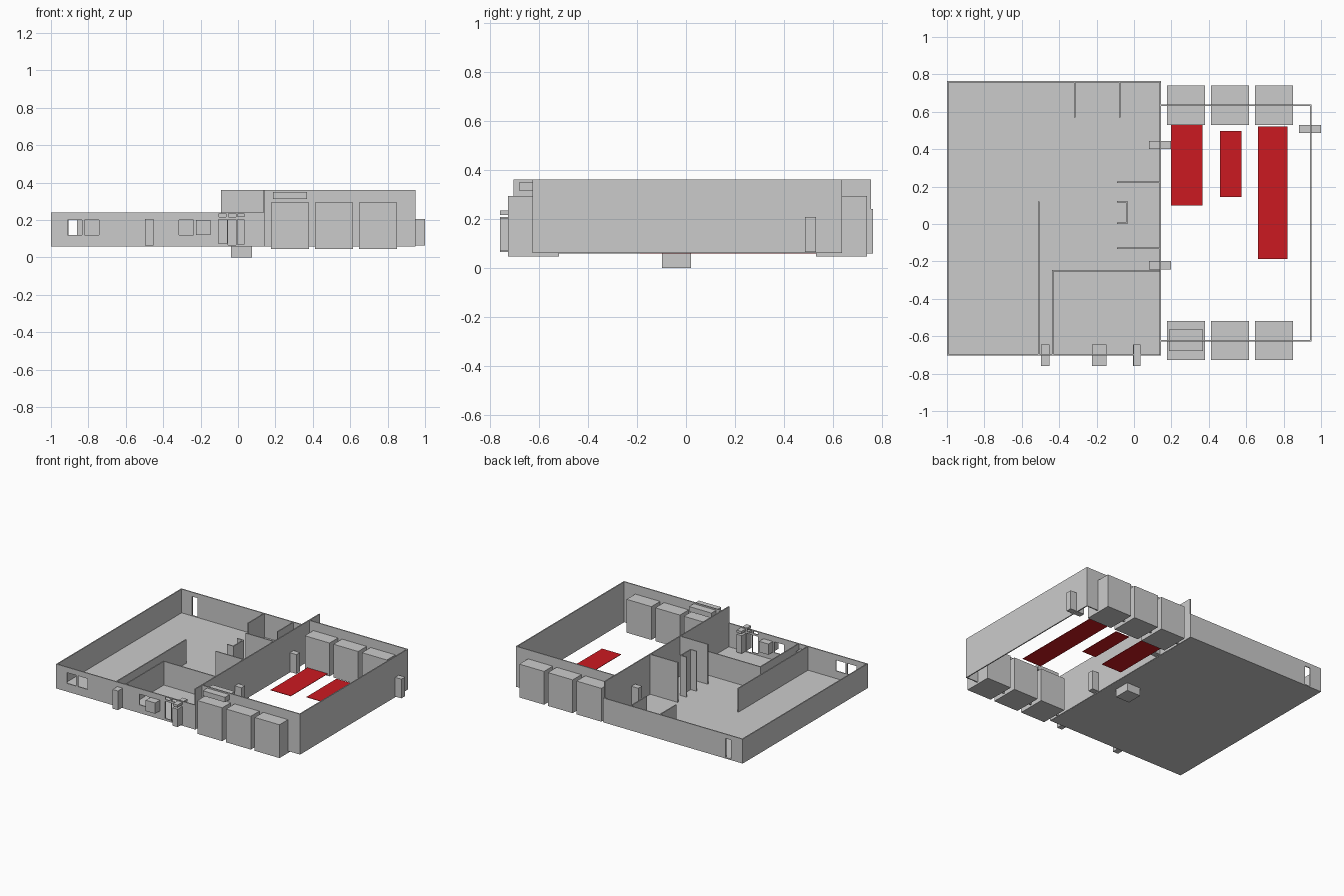
import bpy

if "Cube" in bpy.data.objects:
    bpy.data.objects.remove(bpy.data.objects["Cube"])

T = 0.008              # wall thickness
FLOOR = 0.06           # floor level
LOW, TALL = 0.24, 0.36  # wall tops


def box(name, x0, x1, y0, y1, z0, z1):
    """Axis-aligned box from its limits."""
    xs, ys, zs = (x0, x1), (y0, y1), (z0, z1)
    verts = [(x, y, z) for x in xs for y in ys for z in zs]
    faces = [(0, 1, 3, 2), (4, 6, 7, 5), (0, 4, 5, 1),
             (2, 3, 7, 6), (0, 2, 6, 4), (1, 5, 7, 3)]
    mesh = bpy.data.meshes.new(name)
    mesh.from_pydata(verts, [], faces)
    ob = bpy.data.objects.new(name, mesh)
    bpy.context.collection.objects.link(ob)
    return ob


def wall_x(name, x0, x1, y, top):
    """Wall running along x, centred on y."""
    return box(name, x0, x1, y - T / 2, y + T / 2, FLOOR, top)


def wall_y(name, x, y0, y1, top):
    """Wall running along y, centred on x."""
    return box(name, x - T / 2, x + T / 2, y0, y1, FLOOR, top)


def cut_openings(wall, y, openings):
    """Cut (x0, x1, z0, z1) openings through a wall that runs along x."""
    for x0, x1, z0, z1 in openings:
        cutter = box("opening_cutter", x0, x1, y - 0.05, y + 0.05, z0, z1)
        cutter.hide_render = True
        mod = wall.modifiers.new("opening", 'BOOLEAN')
        mod.operation = 'DIFFERENCE'
        mod.solver = 'EXACT'
        mod.object = cutter
        bpy.context.view_layer.objects.active = wall
        bpy.ops.object.modifier_apply(modifier=mod.name)
        bpy.data.objects.remove(cutter)


# Low wing: floor slab and outer walls
box("floor", -1.0, 0.14, -0.704, 0.764, FLOOR - 0.001, FLOOR + 0.004)
front = wall_x("low_front_wall", -1.0, 0.145, -0.70, LOW)
back = wall_x("low_back_wall", -1.0, 0.145, 0.76, LOW)
wall_y("low_left_wall", -0.996, -0.696, 0.756, LOW)
cut_openings(front, -0.70, [
    (-0.912, -0.835, 0.12, 0.20), (-0.82, -0.743, 0.12, 0.20),
    (-0.315, -0.237, 0.12, 0.20),
    (-0.105, -0.058, 0.075, 0.203), (-0.053, -0.01, 0.067, 0.203),
    (-0.102, -0.064, 0.216, 0.234), (-0.052, -0.012, 0.216, 0.234)])
cut_openings(back, 0.76, [(-0.905, -0.86, 0.067, 0.208)])

# Low partitions
wall_y("long_partition", -0.51, -0.696, 0.12, LOW)
wall_y("room_side_partition", -0.435, -0.696, -0.246, LOW)
wall_x("room_back_partition", -0.435, 0.136, -0.25, LOW)
for i, x in enumerate((-0.317, -0.077)):
    wall_y(f"back_stub_{i}", x, 0.57, 0.756, LOW)

# Tall dividing wall and core partitions
wall_y("dividing_wall", 0.14, -0.704, 0.756, TALL)
for i, y in enumerate((0.222, -0.13)):
    wall_x(f"core_wall_{i}", -0.09, 0.136, y, TALL)
wall_y("alcove_back", -0.04, 0.0, 0.124, TALL)
for i, y in enumerate((0.004, 0.12)):
    wall_x(f"alcove_side_{i}", -0.09, -0.044, y, TALL)

# Tall hall outer walls
wall_x("hall_front_wall", 0.144, 0.949, -0.624, TALL)
wall_x("hall_back_wall", 0.144, 0.949, 0.634, TALL)
wall_y("hall_right_wall", 0.945, -0.62, 0.63, TALL)

# Bay blocks along both hall walls
for side, (y0, y1) in {"front": (-0.728, -0.518), "back": (0.53, 0.74)}.items():
    for i, x in enumerate((0.177, 0.412, 0.647)):
        box(f"{side}_bay_{i}", x, x + 0.203, y0, y1, 0.046, 0.293)
box("vent_block", 0.187, 0.37, -0.68, -0.565, 0.313, 0.35)

# Door blocks through the walls
box("hall_door", 0.883, 1.0, 0.487, 0.53, 0.065, 0.207)
for i, y in enumerate((0.402, -0.242)):
    box(f"inner_door_{i}", 0.08, 0.197, y, y + 0.043, 0.065, 0.207)
box("left_front_door", -0.497, -0.453, -0.76, -0.645, 0.065, 0.207)
box("window_block", -0.225, -0.148, -0.76, -0.645, 0.12, 0.20)
box("entry_door", -0.005, 0.036, -0.76, -0.645, 0.07, 0.203)
box("entry_transom", -0.003, 0.036, -0.76, -0.645, 0.216, 0.234)

# Pit block under the floor
box("pit", -0.038, 0.076, -0.098, 0.02, 0.0, FLOOR)

# Red floor markings in the hall
red = bpy.data.materials.new("red")
red.diffuse_color = (0.6, 0.01, 0.015, 1)
red.use_nodes = True
red.node_tree.nodes["Principled BSDF"].inputs["Base Color"].default_value = red.diffuse_color
for i, (x0, x1, y0, y1) in enumerate([(0.198, 0.365, 0.098, 0.53),
                                      (0.46, 0.575, 0.145, 0.498),
                                      (0.663, 0.82, -0.187, 0.52)]):
    box(f"red_marking_{i}", x0, x1, y0, y1, 0.059, 0.062).data.materials.append(red)
